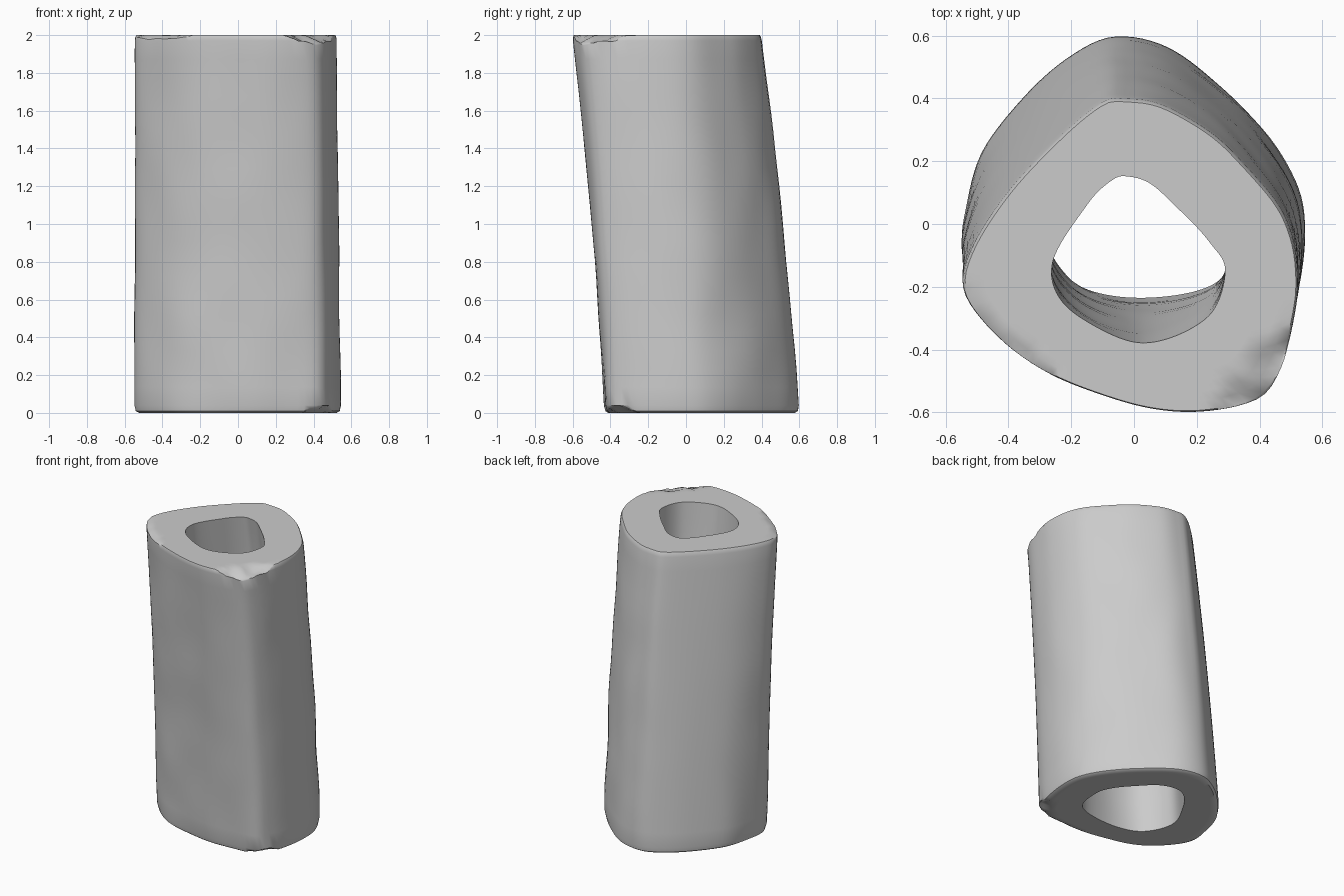
import bpy, bmesh, math
from mathutils import Vector, noise

cube = bpy.data.objects.get("Cube")
if cube:
    bpy.data.objects.remove(cube, do_unlink=True)

SIDES = 120
HEIGHT = 2.0

# Outlines, clockwise from the back
TOP = [(-.03, .395), (.1, .37), (.28, .26), (.43, .1), (.505, -.04), (.522, -.2),
       (.5, -.35), (.46, -.48), (.39, -.56), (.2, -.6), (0, -.575), (-.25, -.49),
       (-.43, -.365), (-.54, -.22), (-.515, -.08), (-.4, .1), (-.23, .28), (-.1, .385)]
BOTTOM = [(-.06, .6), (.11, .565), (.29, .43), (.43, .28), (.52, .12), (.545, -.02),
          (.53, -.18), (.49, -.32), (.42, -.41), (.22, -.43), (0, -.42), (-.26, -.36),
          (-.44, -.24), (-.54, -.09), (-.535, .06), (-.48, .24), (-.34, .42), (-.2, .54)]
HOLE_TOP = [(-.02, .155), (.06, .13), (.15, .04), (.24, -.06), (.29, -.15), (.23, -.3),
            (.02, -.38), (-.2, -.28), (-.26, -.13), (-.15, .06), (-.07, .14)]
HOLE_LOW = [(-.04, .37), (.07, .34), (.18, .24), (.28, .13), (.32, .01), (.27, -.18),
            (.02, -.235), (-.2, -.18), (-.3, .02), (-.21, .23), (-.12, .34)]


def smooth_loop(points):
    """Resample a closed outline as a Catmull-Rom curve."""
    pts = [Vector(p) for p in points]
    n = len(pts)
    loop = []
    for k in range(SIDES):
        i, t = divmod(k * n / SIDES, 1)
        a, b, c, d = (pts[(int(i) + j) % n] for j in (-1, 0, 1, 2))
        loop.append(0.5 * (2 * b + (c - a) * t + (2 * a - 5 * b + 4 * c - d) * t * t
                           + (3 * b - a - 3 * c + d) * t ** 3))
    return loop


def by_angle(points, centre_y):
    """Smooth an outline and place point k at bearing k around its centre."""
    centre = Vector((0, centre_y))
    loop = smooth_loop(points)
    out = []
    for k in range(SIDES):
        a = math.tau * k / SIDES
        ray = Vector((math.sin(a), math.cos(a)))
        best = None
        for p, q in zip(loop, loop[1:] + loop[:1]):
            p, q = p - centre, q - centre
            cp, cq = ray.x * p.y - ray.y * p.x, ray.x * q.y - ray.y * q.x
            if cp * cq <= 0 and cp != cq:
                hit = p.lerp(q, cp / (cp - cq))
                if hit.dot(ray) > 0:
                    best = hit
        out.append(centre + best)
    return out


outer_top, hole_top = by_angle(TOP, -.12), by_angle(HOLE_TOP, -.12)
outer_low, hole_low = by_angle(BOTTOM, .06), by_angle(HOLE_LOW, .06)


def ring(z, wall):
    """One ring at a height; wall runs from 0 on the outside to 1 in the hole."""
    t = z / HEIGHT
    bow = Vector((0, .06 * t * (1 - t)))
    result = []
    for k in range(SIDES):
        o = outer_low[k].lerp(outer_top[k], t)
        h = hole_low[k].lerp(hole_top[k], t)
        p = o.lerp(h, wall) + bow
        result.append(Vector((p.x, p.y, z)))
    return result


def weather(p):
    """Break the rims with chips and add a faint unevenness."""
    rough = noise.noise(p * 13)
    x, y, z = p
    top_chip = .74 * (x - .21) - .68 * (y + .6)
    left_chip = -.7 * (x + .45) - .7 * (y + .28)
    low_chip = .8 * (x - .42) - .6 * (y + .32)
    ceiling = HEIGHT - max(0, .4 * top_chip + .03 * rough if top_chip > 0 else 0,
                           .5 * left_chip + .01 * rough if left_chip > 0 else 0)
    floor = max(0, .6 * low_chip + .03 * rough) if low_chip > 0 else 0
    if z > 1:
        z = min(z, ceiling)
    else:
        z = max(z, floor)
    dent = .006 * noise.noise(Vector((x * 4, y * 4, z * 3)))
    return Vector((x + dent, y + dent, z))


# Path of the wall section: up the outside, over the top, down the hole, back below
heights = [.04 + .0965 * i for i in range(21)]
section = [(.01, .03)] + [(z, 0) for z in heights] + [(1.99, .01)]
section += [(2, .03 + .12 * i) for i in range(8)] + [(2, 1)]
section += [(2 - .1 * i, 1) for i in range(1, 20)] + [(0, 1)]
section += [(0, .85 - .15 * i) for i in range(6)]

bm = bmesh.new()
rings = [[bm.verts.new(weather(p)) for p in ring(*s)] for s in section]
for a, b in zip(rings, rings[1:] + rings[:1]):
    for k in range(SIDES):
        j = (k + 1) % SIDES
        bm.faces.new((a[k], a[j], b[j], b[k]))
bmesh.ops.remove_doubles(bm, verts=bm.verts, dist=.0005)
bmesh.ops.recalc_face_normals(bm, faces=bm.faces)
mesh = bpy.data.meshes.new("slanted_tube")
bm.to_mesh(mesh)
bm.free()

tube = bpy.data.objects.new("slanted_tube", mesh)
bpy.context.collection.objects.link(tube)

# Plain grey stone
grey = bpy.data.materials.new("plain_grey")
grey.use_nodes = True
colour = (.6, .6, .6, 1)
grey.diffuse_color = colour
grey.node_tree.nodes["Principled BSDF"].inputs["Base Color"].default_value = colour
mesh.materials.append(grey)

bpy.context.view_layer.objects.active = tube
tube.select_set(True)
bpy.ops.object.shade_smooth_by_angle(angle=math.radians(35))
